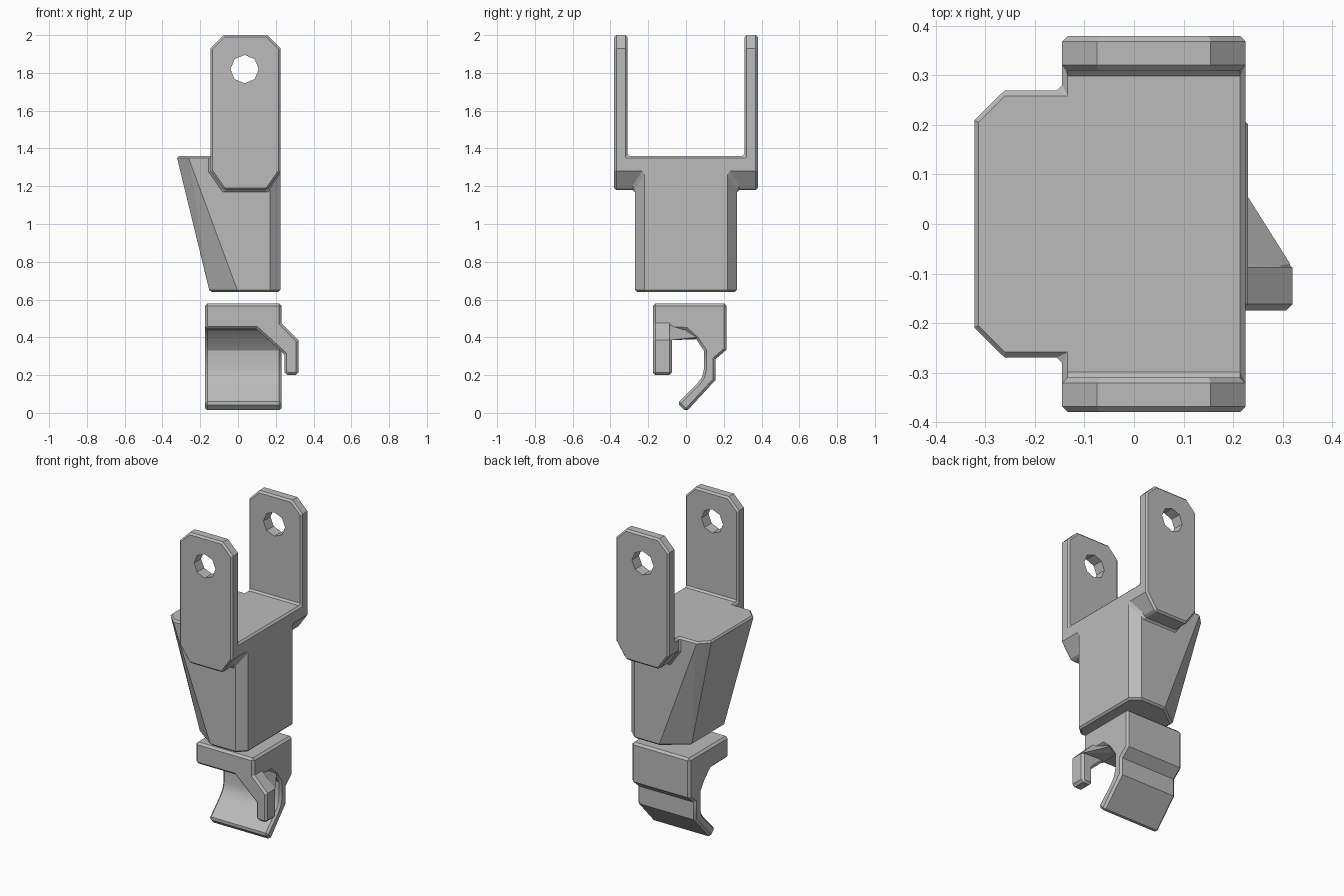
import bpy
import bmesh
import math
from mathutils import Vector

if "Cube" in bpy.data.objects:
    bpy.data.objects.remove(bpy.data.objects["Cube"])

grey = bpy.data.materials.new("plain grey")
grey.use_nodes = True
grey.diffuse_color = (0.5, 0.5, 0.5, 1)
grey.node_tree.nodes["Principled BSDF"].inputs["Base Color"].default_value = (0.5, 0.5, 0.5, 1)


def finish(name, bm):
    bmesh.ops.recalc_face_normals(bm, faces=bm.faces)
    mesh = bpy.data.meshes.new(name)
    bm.to_mesh(mesh)
    bm.free()
    mesh.materials.append(grey)
    obj = bpy.data.objects.new(name, mesh)
    bpy.context.collection.objects.link(obj)
    return obj


def prism(name, outline, axis, start, end):
    """Extrude a 2D outline along x or y."""
    bm = bmesh.new()
    place = (lambda a, b: (start, a, b)) if axis == "x" else (lambda a, b: (a, start, b))
    face = bm.faces.new([bm.verts.new(place(a, b)) for a, b in outline])
    new = bmesh.ops.extrude_face_region(bm, geom=[face])["geom"]
    shift = Vector((end - start, 0, 0) if axis == "x" else (0, end - start, 0))
    bmesh.ops.translate(bm, vec=shift, verts=[v for v in new if isinstance(v, bmesh.types.BMVert)])
    return finish(name, bm)


def hull(name, points):
    bm = bmesh.new()
    for p in points:
        bm.verts.new(p)
    bmesh.ops.convex_hull(bm, input=bm.verts)
    bmesh.ops.dissolve_limit(bm, angle_limit=0.02, verts=bm.verts, edges=bm.edges)
    return finish(name, bm)


def boolean(obj, other, operation):
    mod = obj.modifiers.new(operation.lower(), "BOOLEAN")
    mod.object, mod.operation, mod.solver = other, operation, "EXACT"
    other.hide_render = True


def bevel(obj, width, degrees=50):
    mod = obj.modifiers.new("edge bevel", "BEVEL")
    mod.width, mod.segments = width, 1
    mod.limit_method, mod.angle_limit = "ANGLE", math.radians(degrees)


def bake(obj, helpers=()):
    """Turn the modifiers into real geometry and drop the helpers."""
    graph = bpy.context.evaluated_depsgraph_get()
    mesh = bpy.data.meshes.new_from_object(obj.evaluated_get(graph))
    obj.modifiers.clear()
    obj.data = mesh
    for h in helpers:
        bpy.data.objects.remove(h)


def section(z, back, back_x, back_y):
    """Body cross-section: chamfered corners, symmetric in y."""
    half = [(back, back_y), (back_x, 0.27), (0.17, 0.27), (0.225, 0.22)]
    return [(x, s * y, z) for x, y in half for s in (1, -1)]


# Tapered body
TOP = 1.36
body = hull("forked_body", section(0.64, -0.15, 0.0, 0.16) + section(TOP, -0.325, -0.265, 0.21))

# Fork: chamfered plate profile running through the body, slotted above it
L, R, B, T, C = -0.145, 0.225, 1.18, 2.0, 0.07
plate = [(L + C, B), (R - C, B), (R, B + 0.1), (R, T - C), (R - C, T),
         (L + C, T), (L, T - C), (L, B + 0.1)]
fork = prism("fork", plate, "y", -0.38, 0.38)
slot = prism("slot_cutter", [(-1, TOP), (1, TOP), (1, 3), (-1, 3)], "y", -0.31, 0.31)
hole_outline = [(0.035 + 0.075 * math.cos(k * math.pi / 4),
                 1.82 + 0.075 * math.sin(k * math.pi / 4)) for k in range(8)]
hole = prism("hole_cutter", hole_outline, "y", -1, 1)
boolean(body, fork, "UNION")
boolean(body, slot, "DIFFERENCE")
bevel(body, 0.011)
boolean(body, hole, "DIFFERENCE")
bake(body, (fork, slot, hole))

# Lower clip: block with a J-shaped tongue behind
clip = prism("clip", [
    (-0.175, 0.58), (0.215, 0.58), (0.215, 0.335), (0.157, 0.285), (0.157, 0.175),
    (0.0, 0.005), (-0.045, 0.05), (0.06, 0.155), (0.085, 0.19), (0.095, 0.23),
    (0.095, 0.33), (0.055, 0.39), (0.0, 0.44), (-0.175, 0.445)], "x", -0.175, 0.23)

# Side hook: bent finger at the front with a tapered web behind it
finger = prism("hook_finger", [
    (0.08, 0.46), (0.245, 0.31), (0.245, 0.215), (0.26, 0.2), (0.305, 0.2), (0.32, 0.215),
    (0.32, 0.385), (0.225, 0.48), (0.12, 0.5)], "y", -0.175, -0.075)
web = hull("hook_web", [
    (0.15, -0.1, 0.39), (0.15, 0.055, 0.39), (0.23, 0.055, 0.40), (0.15, 0.055, 0.45),
    (0.15, -0.1, 0.48), (0.228, -0.1, 0.475), (0.315, -0.1, 0.385), (0.315, -0.08, 0.385)])
bevel(clip, 0.013)
bevel(finger, 0.013)
for part in (clip, finger):
    bake(part)

# Soft shading on the curved inside of the tongue
bpy.ops.object.select_all(action="DESELECT")
clip.select_set(True)
bpy.context.view_layer.objects.active = clip
bpy.ops.object.shade_smooth_by_angle(angle=math.radians(32))
